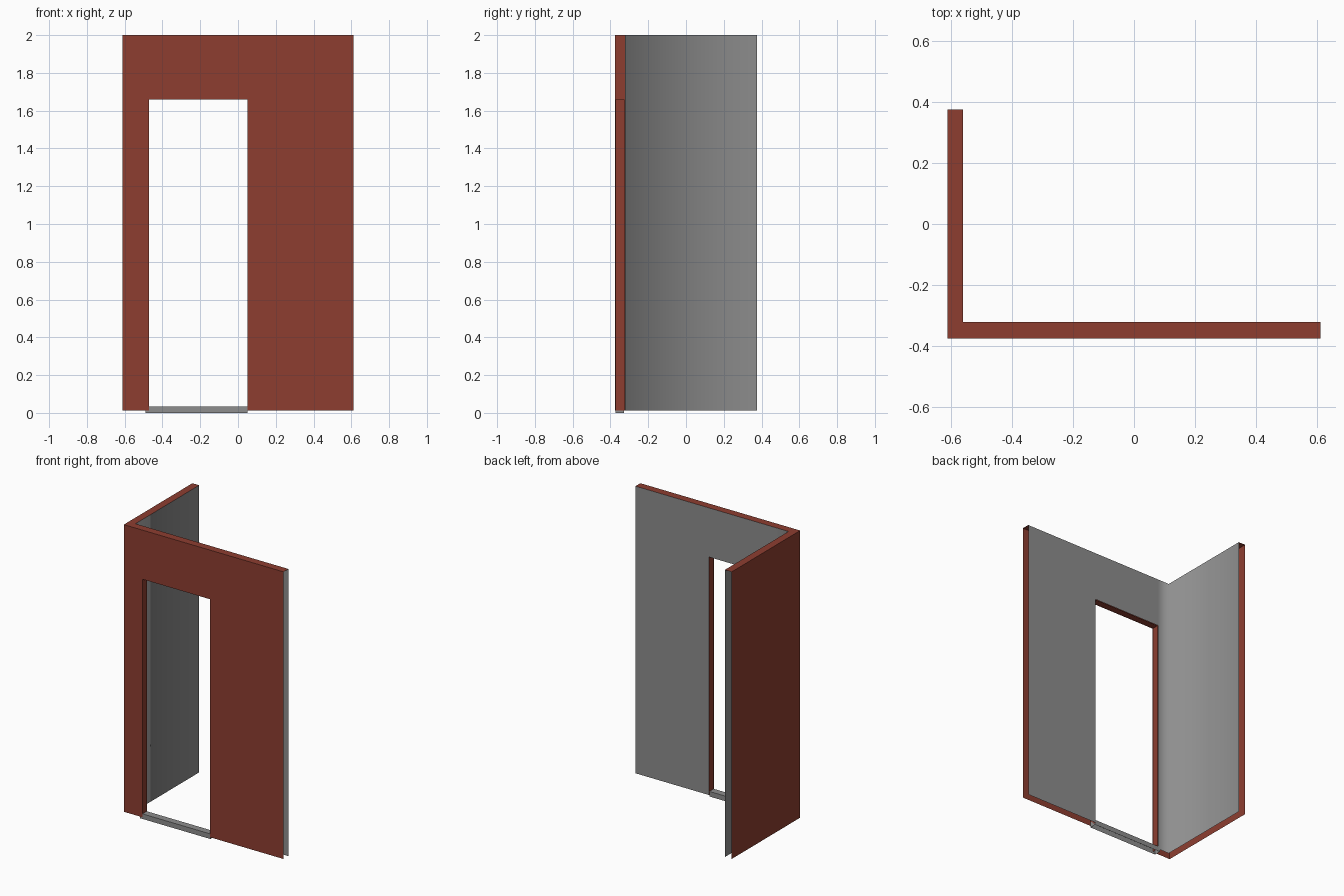
import bpy, bmesh

if "Cube" in bpy.data.objects:
    bpy.data.objects.remove(bpy.data.objects["Cube"])

BOTTOM, HEAD, TOP = 0.012, 1.66, 2.0
DOOR_L, DOOR_R = -0.47, 0.05


def material(name, rgb):
    m = bpy.data.materials.new(name)
    m.diffuse_color = (*rgb, 1)
    m.use_nodes = True
    m.node_tree.nodes["Principled BSDF"].inputs["Base Color"].default_value = m.diffuse_color
    return m


brick = material("brick red", (0.27, 0.048, 0.03))
grey = material("plaster grey", (0.27, 0.27, 0.27))


def make(name, bm, mat, smooth=False):
    bmesh.ops.remove_doubles(bm, verts=bm.verts, dist=1e-5)
    for f in bm.faces:
        f.smooth = smooth
    mesh = bpy.data.meshes.new(name)
    bm.to_mesh(mesh)
    bm.free()
    mesh.materials.append(mat)
    obj = bpy.data.objects.new(name, mesh)
    bpy.context.collection.objects.link(obj)
    return obj


def quad(bm, pts, flip=False):
    bm.faces.new([bm.verts.new(p) for p in (pts[::-1] if flip else pts)])


def wall_path(x0, y0):
    """Plan line: left wall, corner, door edges, right end."""
    return [(x0, 0.375), (x0, y0), (DOOR_L, y0), (DOOR_R, y0), (0.612, y0)]


def skin(path, flip):
    bm = bmesh.new()
    for i, (a, b) in enumerate(zip(path, path[1:])):
        for z0, z1 in ((BOTTOM, HEAD), (HEAD, TOP)):
            if i == 2 and z0 == BOTTOM:
                continue  # doorway
            quad(bm, [(*a, z0), (*b, z0), (*b, z1), (*a, z1)], flip)
    return bm


# Hollow wall: outer brick skin and smooth inner lining
outer, inner = wall_path(-0.612, -0.375), wall_path(-0.56, -0.322)
make("outer_wall", skin(outer, False), brick)
make("inner_lining", skin(inner, True), grey, smooth=True)

# Top cap joining the two skins (ends and underside stay open)
bm = bmesh.new()
for a, b, c, d in zip(outer, outer[1:], inner[1:], inner):
    quad(bm, [(*p, TOP) for p in (a, b, c, d)])
make("wall_cap", bm, brick)

# Door reveal: left jamb, head, right jamb
bm = bmesh.new()
line = [(DOOR_L, BOTTOM), (DOOR_L, HEAD), (DOOR_R, HEAD), (DOOR_R, BOTTOM)]
for (xa, za), (xb, zb) in zip(line, line[1:]):
    quad(bm, [(xa, -0.372, za), (xb, -0.372, zb), (xb, -0.325, zb), (xa, -0.325, za)])
make("door_reveal", bm, brick)

# Threshold: shallow box, open underneath
bm = bmesh.new()
bmesh.ops.create_cube(bm, size=1)
for v in bm.verts:
    v.co = (-0.22 + v.co.x * 0.54, -0.3505 + v.co.y * 0.047, 0.0175 + v.co.z * 0.035)
bm.normal_update()
bmesh.ops.delete(bm, geom=[f for f in bm.faces if f.normal.z < -0.5], context='FACES')
make("threshold", bm, grey)
